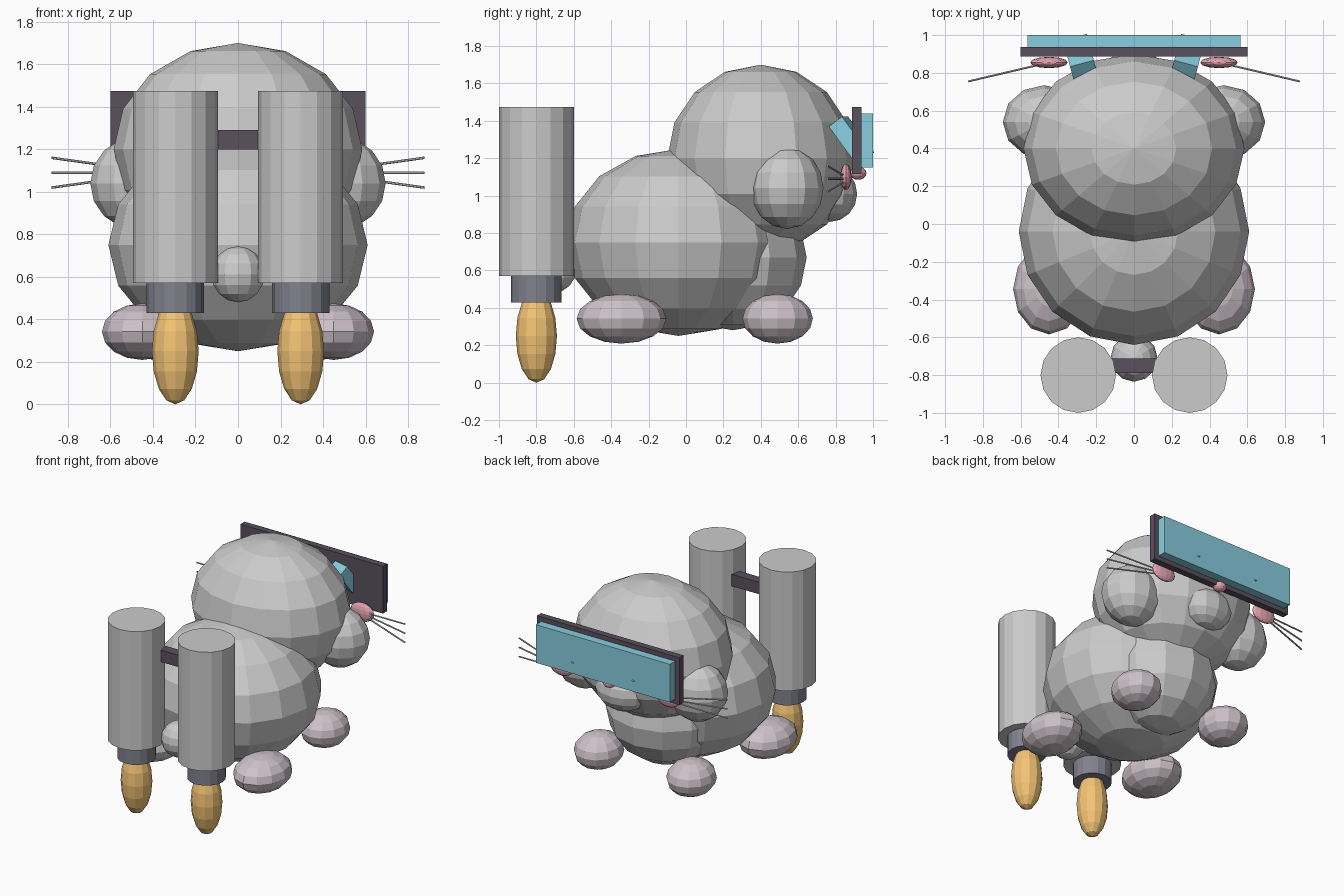
import bpy, math
from mathutils import Vector

if "Cube" in bpy.data.objects:
    bpy.data.objects.remove(bpy.data.objects["Cube"])


def material(name, rgb):
    m = bpy.data.materials.new(name)
    m.diffuse_color = (*rgb, 1)
    m.use_nodes = True
    m.node_tree.nodes["Principled BSDF"].inputs["Base Color"].default_value = m.diffuse_color
    return m


DARK = material("dark_plastic", (0.10, 0.08, 0.11))
CYAN = material("cyan_glass", (0.25, 0.62, 0.74))
PINK = material("pink", (0.80, 0.38, 0.45))
PAW = material("pale_pink", (0.62, 0.54, 0.58))
PALE = material("pale_fur", (0.72, 0.72, 0.72))
METAL = material("nozzle_metal", (0.22, 0.22, 0.27))
FLAME = material("flame_orange", (0.90, 0.55, 0.18))


def finish(name, mat):
    ob = bpy.context.object
    ob.name = name
    if mat:
        ob.data.materials.append(mat)
    return ob


def ball(name, loc, radii, mat=None, seg=12, rings=8):
    bpy.ops.mesh.primitive_uv_sphere_add(segments=seg, ring_count=rings, radius=1, location=loc)
    bpy.context.object.scale = radii
    return finish(name, mat)


def box(name, loc, size, mat=None, rot=(0, 0, 0)):
    bpy.ops.mesh.primitive_cube_add(size=1, location=loc, rotation=rot)
    bpy.context.object.scale = size
    return finish(name, mat)


def rod(name, a, b, radius, mat=None, sides=16):
    a, b = Vector(a), Vector(b)
    d = b - a
    bpy.ops.mesh.primitive_cylinder_add(vertices=sides, radius=radius, depth=d.length,
                                        location=(a + b) / 2,
                                        rotation=d.to_track_quat('Z', 'Y').to_euler())
    return finish(name, mat)


# Body and head
ball("body", (0, -0.04, 0.75), (0.61, 0.60, 0.50), seg=16)
ball("head", (0, 0.40, 1.20), (0.585, 0.50, 0.50), seg=16)
ball("belly", (0, 0.25, 0.67), (0.42, 0.395, 0.39), PALE)
ball("muzzle", (0, 0.77, 1.01), (0.20, 0.145, 0.15), PALE)
ball("nose", (0, 0.92, 1.12), (0.05, 0.045, 0.035), PINK)
ball("tail", (0, -0.71, 0.612), (0.125, 0.125, 0.132))

# Visor
box("visor_frame", (0, 0.912, 1.295), (1.20, 0.05, 0.36), DARK)
box("visor_glass", (0, 0.968, 1.295), (1.13, 0.064, 0.29), CYAN)

for s, side in ((1, "right"), (-1, "left")):
    # Face details
    ball(f"{side}_cheek", (s * 0.475, 0.54, 1.04), (0.22, 0.195, 0.218))
    ball(f"{side}_blush", (s * 0.45, 0.855, 1.10), (0.10, 0.03, 0.07), PINK)
    box(f"{side}_eye_glint", (s * 0.285, 0.885, 1.30), (0.13, 0.09, 0.24), CYAN,
        (math.radians(37), 0, -s * math.radians(15)))
    for k in (-1, 0, 1):
        rod(f"{side}_whisker", (s * 0.46, 0.853, 1.09 + k * 0.012),
            (s * 0.877, 0.755, 1.09 + k * 0.07), 0.006, None, 6)

    # Paws
    ball(f"{side}_back_foot", (s * 0.45, -0.345, 0.342), (0.19, 0.24, 0.133), PAW)
    ball(f"{side}_front_foot", (s * 0.39, 0.49, 0.342), (0.17, 0.188, 0.133), PAW)

    # Jet tank, nozzle and flame
    x, y = s * 0.295, -0.80
    rod(f"{side}_tank", (x, y, 0.57), (x, y, 1.475), 0.2)
    rod(f"{side}_nozzle", (x, y, 0.43), (x, y, 0.575), 0.135, METAL)
    ball(f"{side}_flame", (x, y, 0.25), (0.11, 0.11, 0.25), FLAME)

# Bar joining the tanks
box("tank_crossbar", (0, -0.75, 1.245), (0.40, 0.075, 0.09), DARK)
